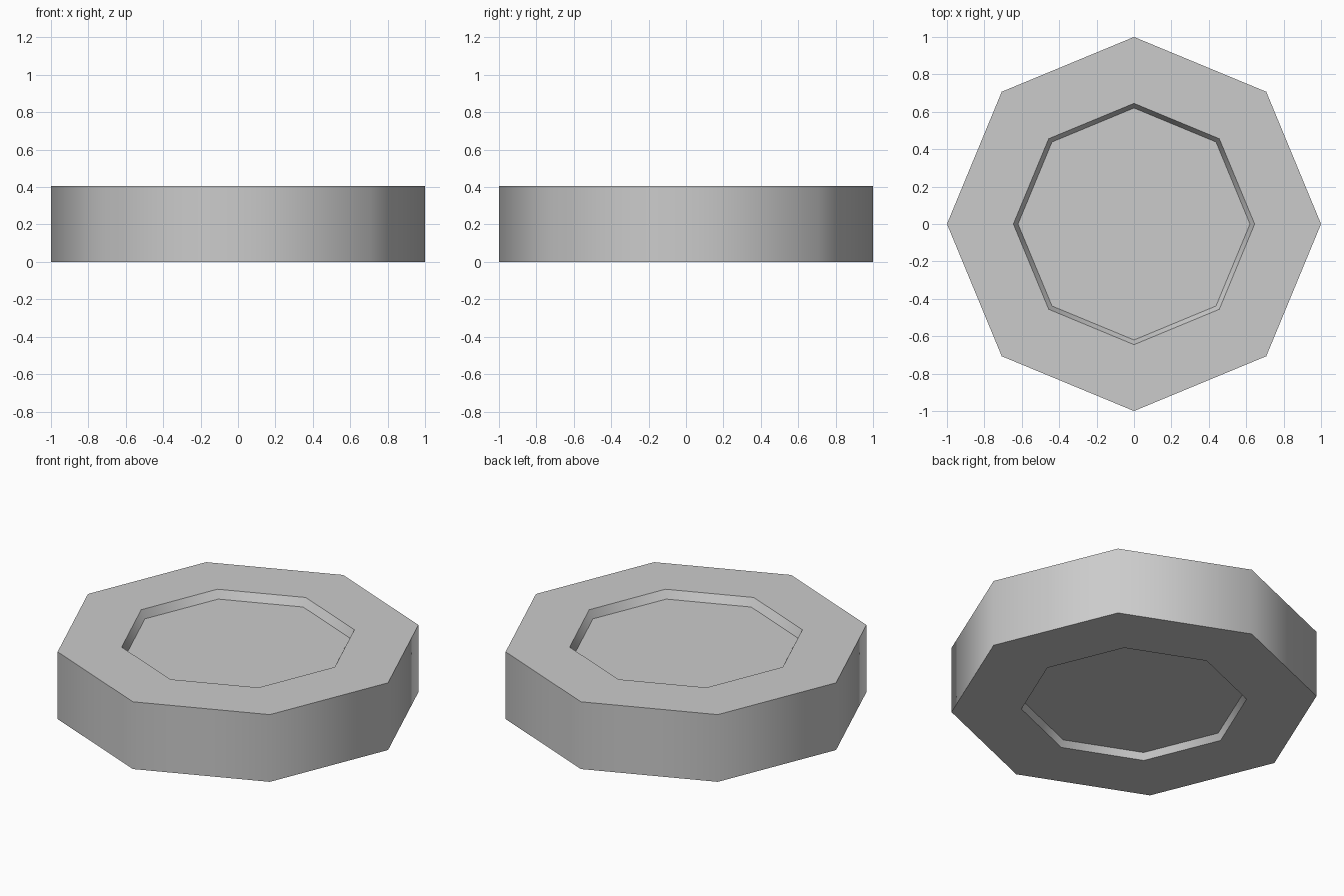
import bpy
import bmesh
from math import cos, sin, radians, tau

cube = bpy.data.objects.get("Cube")
if cube:
    bpy.data.objects.remove(cube, do_unlink=True)

SIDES = 8
HEIGHT = 0.405

grey = bpy.data.materials.new("light grey")
grey.use_nodes = True
colour = (0.6, 0.6, 0.6, 1)
grey.diffuse_color = colour
grey.node_tree.nodes["Principled BSDF"].inputs["Base Color"].default_value = colour

# Profile from the lower recess floor, around the outside, to the upper recess floor
profile = [
    (0.60, 0.04), (0.617, 0),
    (1, 0), (1, HEIGHT),
    (0.645, HEIGHT), (0.62, HEIGHT - 0.048),
]

bm = bmesh.new()
rings = [
    [bm.verts.new((r * cos(tau * i / SIDES), r * sin(tau * i / SIDES), z)) for i in range(SIDES)]
    for r, z in profile
]
# Outer wall, rims and tapered recess walls
for low, high in zip(rings, rings[1:]):
    for i in range(SIDES):
        j = (i + 1) % SIDES
        bm.faces.new((low[i], low[j], high[j], high[i]))
# Recess floors
bm.faces.new(rings[0][::-1])
bm.faces.new(rings[-1])
bmesh.ops.recalc_face_normals(bm, faces=bm.faces)

mesh = bpy.data.meshes.new("octagonal_disc")
bm.to_mesh(mesh)
bm.free()
mesh.materials.append(grey)
disc = bpy.data.objects.new("octagonal_disc", mesh)
bpy.context.collection.objects.link(disc)

# Smooth around the walls, sharp at the rims
bpy.ops.object.select_all(action="DESELECT")
disc.select_set(True)
bpy.context.view_layer.objects.active = disc
bpy.ops.object.shade_smooth_by_angle(angle=radians(55))
